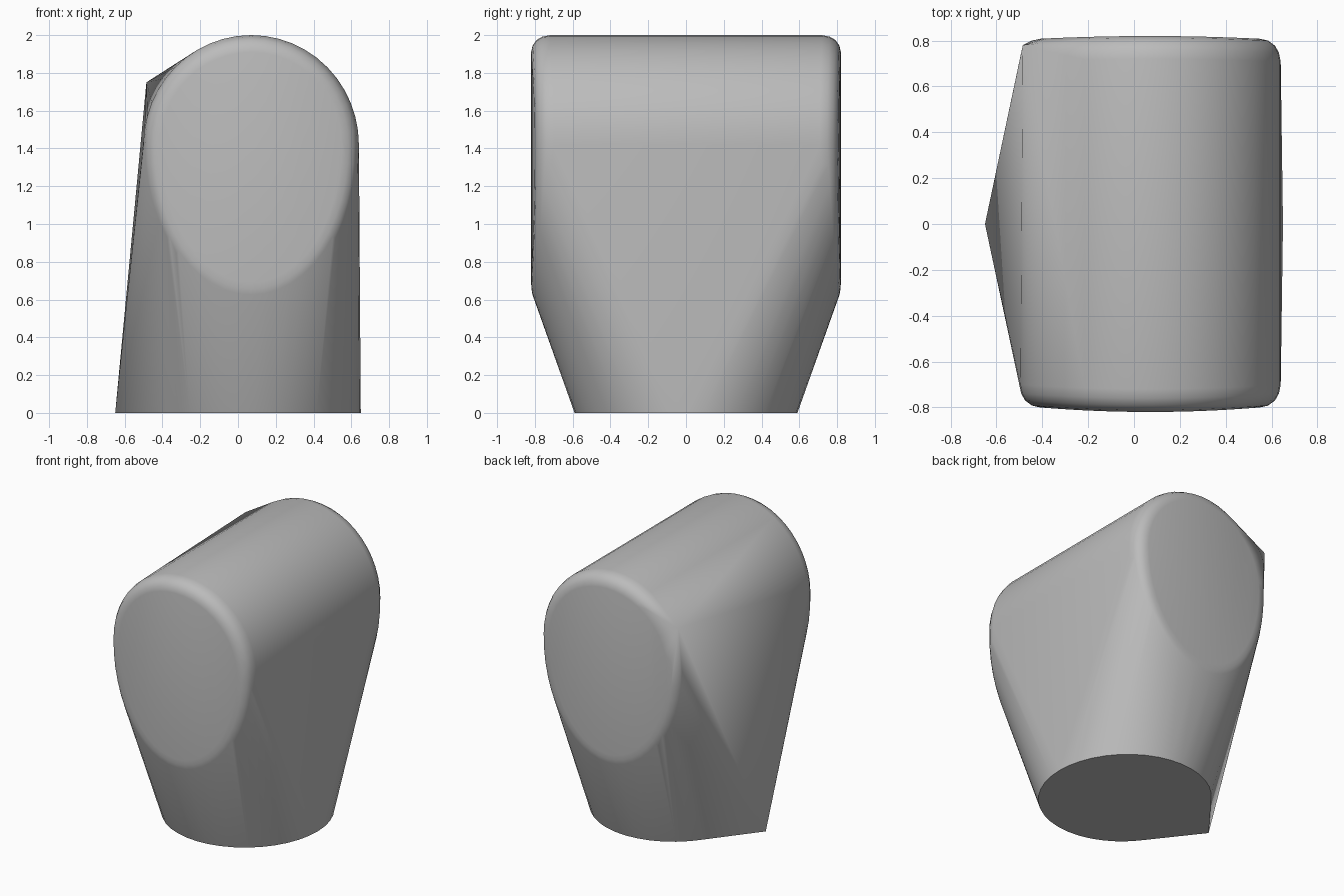
import bpy
import bmesh
from math import sin, cos, tau, pi

cube = bpy.data.objects.get("Cube")
if cube:
    bpy.data.objects.remove(cube)

CX, RX = 0.07, 0.57      # centre and half width of the body
MID = 1.42               # height where the end cap is widest


def end_points(side, bulge, count=48):
    """Rounded egg-shaped end: nested rings that step outwards in y."""
    pts = []
    for inset, drop in ((0, 0.1), (0.008, 0.06), (0.025, 0.03), (0.055, 0.008), (0.09, 0)):
        for i in range(count):
            a = tau * i / count
            up = sin(a)
            # the edge rounding gets tighter towards the lower tip
            drop_here = drop * (1 if up > 0 else 1 + 0.75 * up)
            rz = 0.58 if up > 0 else 0.82
            y = 0.82 - bulge * cos(a) ** 2 - drop_here
            pts.append((CX + (RX - inset) * cos(a), side * y, MID + (rz - inset) * up))
    pts += [(CX, side * 0.82, z) for z in (0.75, MID, 1.85)]
    return pts


# Body: one taut skin around both ends, the round foot and the two corners
points = end_points(-1, 0.02) + end_points(1, 0.012)
points += [(0.08 + RX * cos(tau * i / 40), 0.59 * sin(tau * i / 40), 0) for i in range(40)]
points += [(-0.65, 0, 0), (-0.485, 0.78, 1.75)]

bm = bmesh.new()
for p in points:
    bm.verts.new(p)
hull = bmesh.ops.convex_hull(bm, input=bm.verts)
loose = set(hull["geom_interior"]) | set(hull["geom_unused"])
bmesh.ops.delete(bm, geom=[v for v in loose if isinstance(v, bmesh.types.BMVert)], context="VERTS")
bmesh.ops.dissolve_limit(bm, angle_limit=pi / 360, verts=bm.verts, edges=bm.edges)
bmesh.ops.recalc_face_normals(bm, faces=bm.faces)
mesh = bpy.data.meshes.new("body")
bm.to_mesh(mesh)
bm.free()
body = bpy.data.objects.new("body", mesh)
bpy.context.collection.objects.link(body)

# Plain grey
grey = bpy.data.materials.new("plain grey")
grey.use_nodes = True
colour = (0.5, 0.5, 0.5, 1)
grey.diffuse_color = colour
grey.node_tree.nodes["Principled BSDF"].inputs["Base Color"].default_value = colour
mesh.materials.append(grey)

# Smooth skin, crisp foot edge
bpy.ops.object.select_all(action="DESELECT")
body.select_set(True)
bpy.context.view_layer.objects.active = body
bpy.ops.object.shade_smooth_by_angle(angle=pi / 4)
